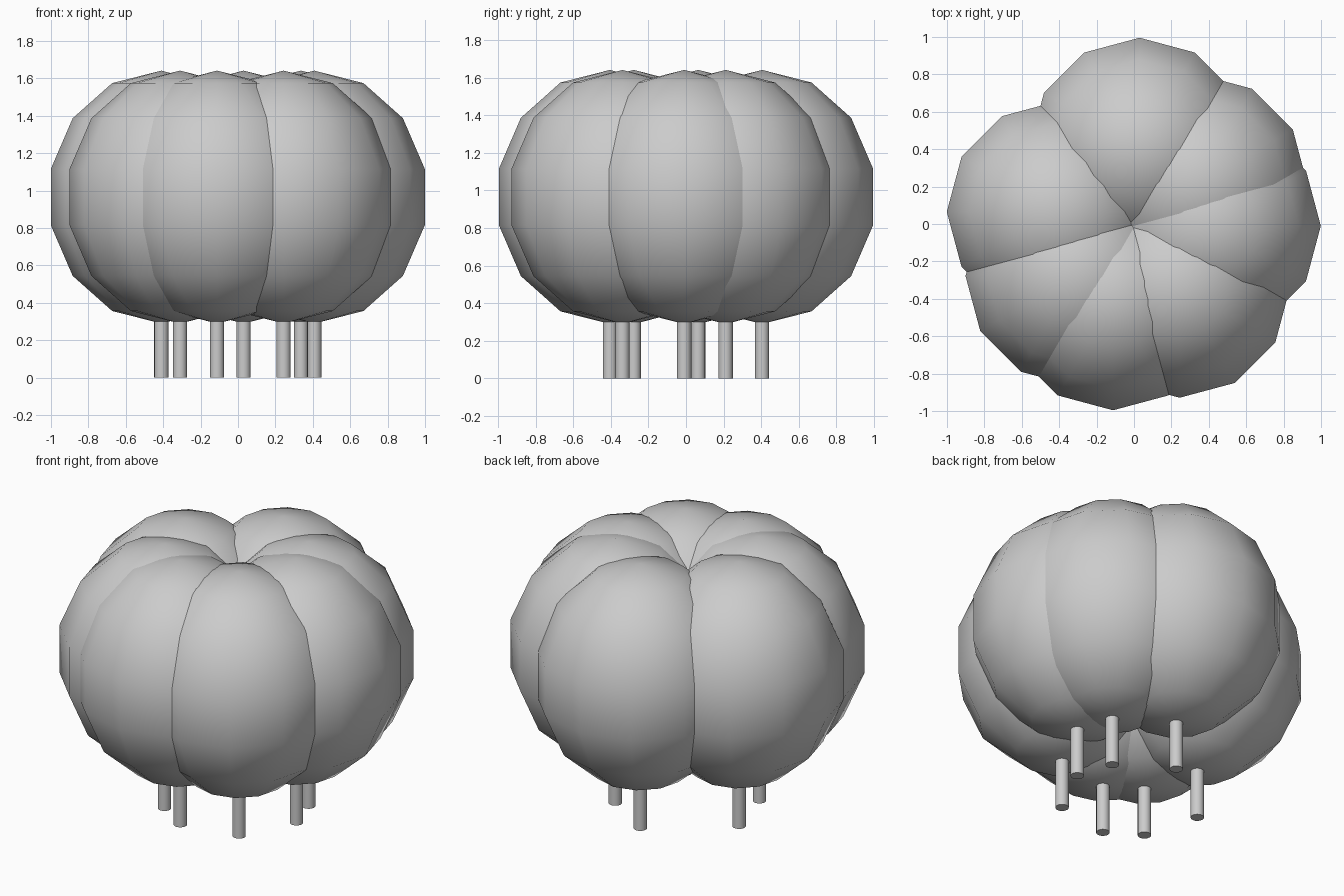
import bpy, math

if "Cube" in bpy.data.objects:
    bpy.data.objects.remove(bpy.data.objects["Cube"])

grey = bpy.data.materials.new("plain_grey")
grey.diffuse_color = (0.6, 0.6, 0.6, 1)
grey.use_nodes = True
grey.node_tree.nodes["Principled BSDF"].inputs["Base Color"].default_value = grey.diffuse_color

# centre of each lobe, all sharing one ring around the middle
CENTRES = [(0.408, -0.01), (0.337, 0.211), (0.03, 0.405), (-0.41, 0.065),
           (-0.31, -0.278), (-0.112, -0.405), (0.244, -0.338)]


def finish(ob, name):
    ob.name = name
    ob.data.materials.append(grey)
    bpy.ops.object.shade_smooth_by_angle(angle=math.radians(60))


for i, (x, y) in enumerate(CENTRES, 1):
    # low-poly rounded lobe, slightly taller than wide
    bpy.ops.mesh.primitive_uv_sphere_add(segments=12, ring_count=7, radius=1,
                                         location=(x, y, 0.965))
    lobe = bpy.context.object
    lobe.scale = (0.606, 0.606, 0.676)
    finish(lobe, f"lobe_{i}")
    # thin straight leg below the lobe
    bpy.ops.mesh.primitive_cylinder_add(vertices=16, radius=0.038, depth=0.4,
                                        location=(x, y, 0.2))
    finish(bpy.context.object, f"leg_{i}")
